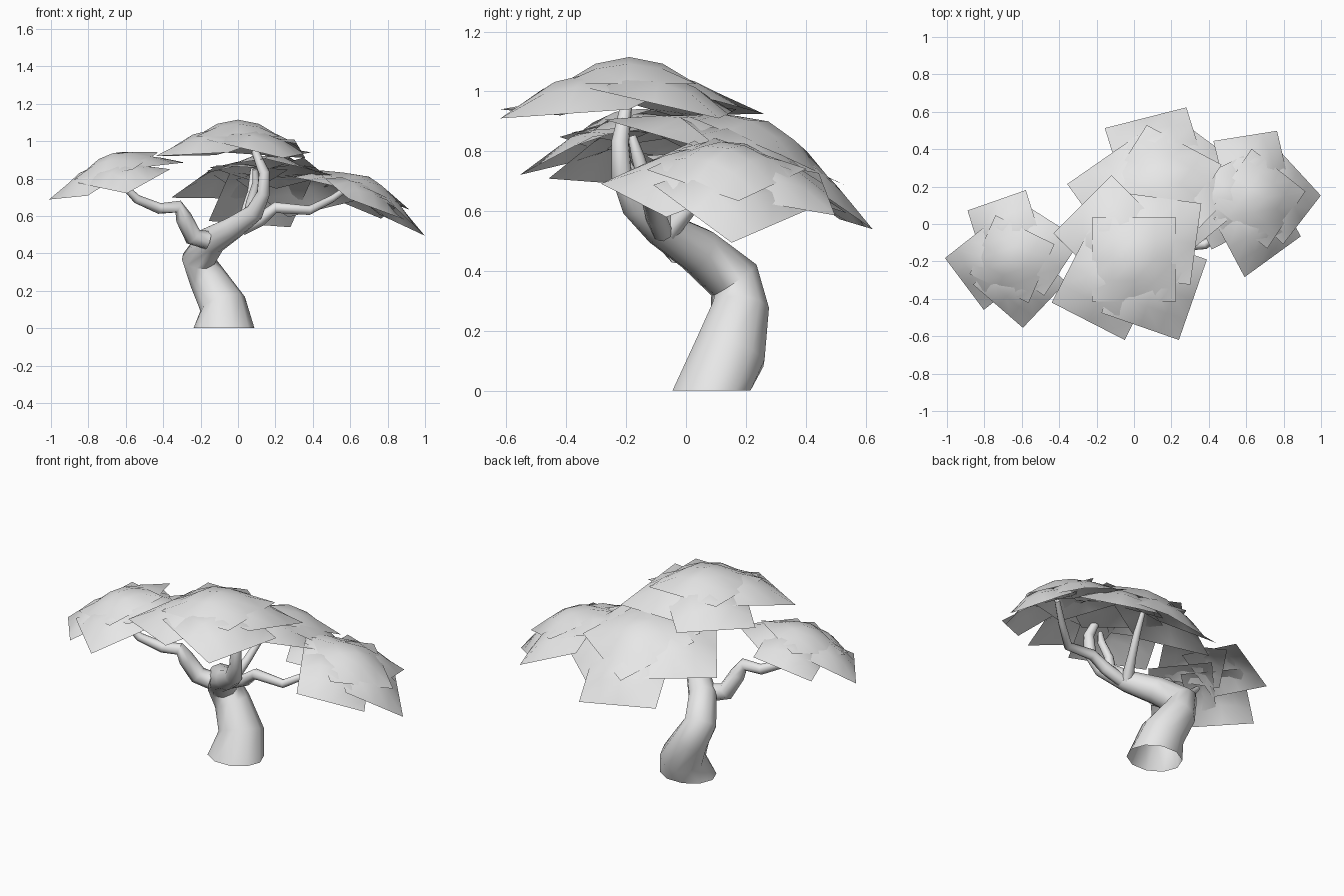
import bpy, bmesh, math
from mathutils import Vector, Matrix

if "Cube" in bpy.data.objects:
    bpy.data.objects.remove(bpy.data.objects["Cube"], do_unlink=True)

grey = bpy.data.materials.new("light_grey")
grey.use_nodes = True
grey.diffuse_color = (0.8, 0.8, 0.8, 1)
grey.node_tree.nodes["Principled BSDF"].inputs["Base Color"].default_value = (0.8, 0.8, 0.8, 1)


def finish(name, bm):
    mesh = bpy.data.meshes.new(name)
    bm.to_mesh(mesh)
    bm.free()
    mesh.materials.append(grey)
    obj = bpy.data.objects.new(name, mesh)
    bpy.context.collection.objects.link(obj)
    bpy.ops.object.select_all(action='DESELECT')
    bpy.context.view_layer.objects.active = obj
    obj.select_set(True)
    bpy.ops.object.shade_smooth_by_angle(angle=math.radians(50))


def limb(name, path, sides=8, grounded=False):
    """Tapered tube through (x, y, z, radius) points; a grounded one starts level and open."""
    bm = bmesh.new()
    points = [Vector(p[:3]) for p in path]
    axis = Vector((0, 0, 1))
    side = Vector((1, 0, 0))
    rings = []
    for i, p in enumerate(points):
        at_ground = grounded and i == 0
        before = points[max(i - 1, 0)]
        after = points[min(i + 1, len(points) - 1)]
        direction = axis.copy() if at_ground else (after - before).normalized()
        side = axis.rotation_difference(direction) @ side
        axis = direction
        other = axis.cross(side) * (0.84 if at_ground else 1)
        ring = []
        for k in range(sides):
            a = math.tau * k / sides
            ring.append(bm.verts.new(p + path[i][3] * (math.cos(a) * side + math.sin(a) * other)))
        rings.append(ring)
    for low, high in zip(rings, rings[1:]):
        for k in range(sides):
            n = (k + 1) % sides
            bm.faces.new((low[k], low[n], high[n], high[k]))
    if not grounded:
        bm.faces.new(rings[0][::-1])
    bm.faces.new(rings[-1])
    finish(name, bm)


def leaf_sheet(bm, corners, lift=0.09, steps=4):
    """Four-cornered sheet with straight edges, domed in the middle."""
    a, b, c, d = [Vector(p) for p in corners]
    grid = []
    for j in range(steps + 1):
        t = j / steps
        row = []
        for i in range(steps + 1):
            s = i / steps
            p = a.lerp(b, s).lerp(d.lerp(c, s), t)
            p.z += lift * (1 - (2 * s - 1) ** 2) * (1 - (2 * t - 1) ** 2)
            row.append(bm.verts.new(p))
        grid.append(row)
    for j in range(steps):
        for i in range(steps):
            bm.faces.new((grid[j][i], grid[j][i + 1], grid[j + 1][i + 1], grid[j + 1][i]))


def petal(bm, a, b):
    """Square sheet reaching from its outer edge a-b in under the cap."""
    a, b = Vector(a), Vector(b)
    edge = (b - a).normalized()
    inward = Vector((-edge.y, edge.x, 0)) * 0.44
    inner = [b + inward, a + inward]
    for p in inner:
        p.z = -0.105
    leaf_sheet(bm, [a, b] + inner)


# Crown shape, relative to its peak: one square cap over four petals
CAP = [(-.225, -.225, -.09), (.225, -.225, -.09), (.225, .225, -.09), (-.225, .225, -.09)]
PETALS = [((.24, -.43, -.205), (.39, 0, -.175)), ((-.44, -.23, -.195), (-.05, -.43, -.175)),
          ((-.12, .45, -.19), (-.43, .14, -.195)), ((.36, .3, -.205), (-.08, .36, -.175))]


def canopy(name, peak, scale=1, turn=0, slope=(0, 0)):
    bm = bmesh.new()
    leaf_sheet(bm, CAP)
    for outer in PETALS:
        petal(bm, *outer)
    normal = Vector((-slope[0], -slope[1], 1))
    tilt = Vector((0, 0, 1)).rotation_difference(normal).to_matrix().to_4x4()
    spin = Matrix.Rotation(math.radians(turn), 4, 'Z')
    bm.transform(Matrix.Translation(peak) @ tilt @ spin @ Matrix.Scale(scale, 4))
    finish(name, bm)


# Leaning trunk
limb("trunk", [(-.075, .085, 0, .163), (-.082, .148, .13, .125), (-.165, .18, .27, .1),
               (-.21, .16, .37, .092), (-.14, .04, .47, .08), (-.02, -.08, .54, .062),
               (.09, -.17, .62, .048), (.135, -.215, .72, .035), (.14, -.22, .83, .03),
               (.09, -.2, .95, .02)], 10, True)

# Branches
limb("right_branch", [(-.16, -.02, .47, .05), (-.24, -.04, .49, .05), (-.29, -.08, .59, .045),
                      (-.32, -.1, .65, .035), (-.42, -.12, .64, .03),
                      (-.54, -.17, .69, .024), (-.62, -.2, .77, .015)])
limb("left_branch", [(.02, -.08, .53, .035), (.12, -.1, .58, .035), (.2, -.12, .645, .03),
                     (.38, -.11, .63, .025), (.5, -.02, .69, .02), (.6, .06, .76, .015)])
limb("back_branch", [(0, -.06, .53, .035), (.04, .03, .63, .024),
                     (.07, .11, .73, .02), (.08, .18, .85, .013)])
limb("inner_twig", [(.06, -.13, .59, .035), (.07, -.13, .68, .025),
                    (.1, -.16, .78, .022), (.09, -.18, .85, .014)])

# Leaf crowns
canopy("top_canopy", (0, -.19, 1.115))
canopy("back_canopy", (.15, .275, .9), 1.03, -30, (.02, -.43))
canopy("right_canopy", (-.67, -.2, .935), .79, -25, (.26, .18))
canopy("left_canopy", (.7, .14, .81), .85, -36, (-.42, -.06))
